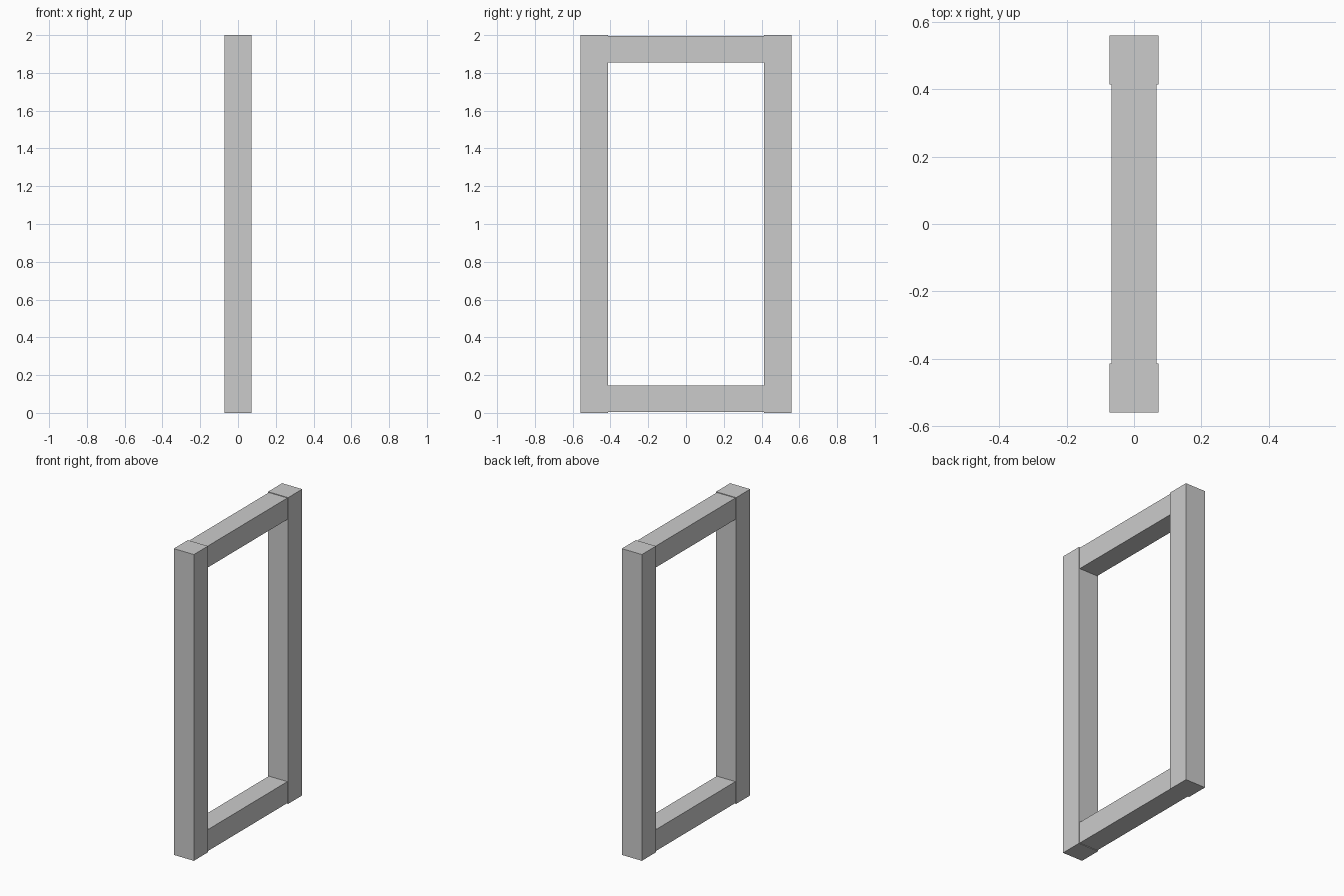
import bpy

if "Cube" in bpy.data.objects:
    bpy.data.objects.remove(bpy.data.objects["Cube"])

POST = 0.145      # square post section
HALF_Y = 0.559    # half of overall width
RAIL_X = 0.134    # rail thickness, slightly thinner than the posts
INSET = 0.004     # rails sit just inside the post ends
RAIL_Z = 0.14     # rail height


def box(name, size, centre):
    bpy.ops.mesh.primitive_cube_add(size=1, location=centre)
    ob = bpy.context.object
    ob.name = name
    ob.scale = size
    bpy.ops.object.transform_apply(location=False, rotation=False, scale=True)
    return ob


# upright posts
for side, label in ((-1, "front"), (1, "back")):
    box(label + "_post", (POST, POST, 2.0), (0, side * (HALF_Y - POST / 2), 1.0))

# cross rails butted between the posts
length = 2 * (HALF_Y - POST)
for label, z in (("bottom", INSET + RAIL_Z / 2), ("top", 2 - INSET - RAIL_Z / 2)):
    box(label + "_rail", (RAIL_X, length, RAIL_Z), (0, 0, z))
